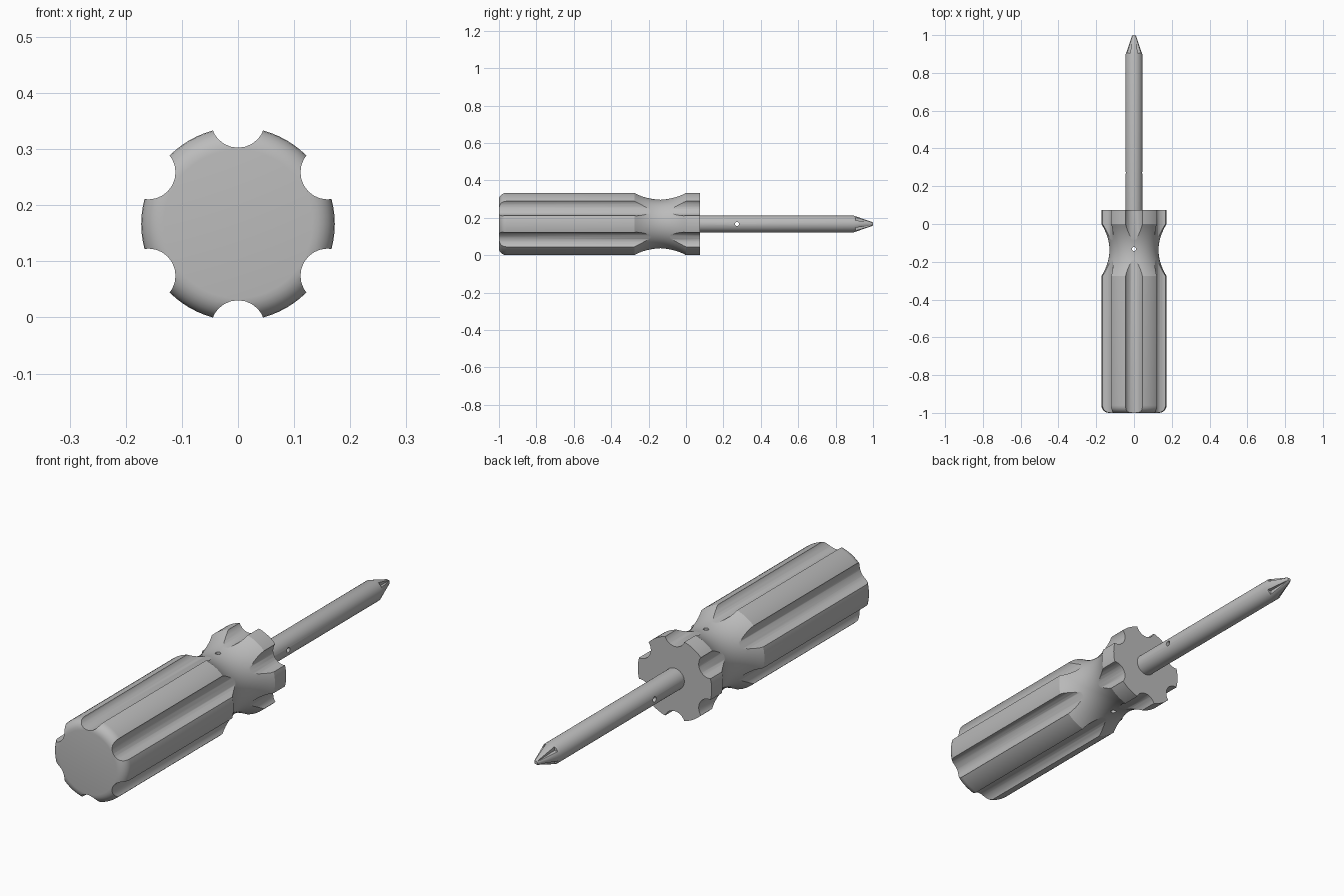
import bpy
import bmesh
from math import pi, cos, sin, radians
from mathutils import Matrix, Vector

if "Cube" in bpy.data.objects:
    bpy.data.objects.remove(bpy.data.objects["Cube"])

AXIS_Z = 0.1665      # height of the tool's long axis
HANDLE_R = 0.1725
SHAFT_R = 0.045

grey = bpy.data.materials.new("plain_grey")
grey.use_nodes = True
grey.diffuse_color = (0.5, 0.5, 0.5, 1)
grey.node_tree.nodes["Principled BSDF"].inputs["Base Color"].default_value = (0.5, 0.5, 0.5, 1)


def finish(bm, name):
    bmesh.ops.recalc_face_normals(bm, faces=bm.faces[:])
    mesh = bpy.data.meshes.new(name)
    bm.to_mesh(mesh)
    bm.free()
    mesh.materials.append(grey)
    obj = bpy.data.objects.new(name, mesh)
    bpy.context.collection.objects.link(obj)
    obj.location.z = AXIS_Z
    return obj


def lathe(name, profile, steps):
    """Spin (radius, y) points around the long axis."""
    bm = bmesh.new()
    verts = [bm.verts.new((r, y, 0)) for r, y in profile]
    edges = [bm.edges.new(pair) for pair in zip(verts, verts[1:])]
    bmesh.ops.spin(bm, geom=verts + edges, cent=(0, 0, 0), axis=(0, 1, 0),
                   angle=2 * pi, steps=steps)
    bmesh.ops.remove_doubles(bm, verts=bm.verts[:], dist=0.0002)
    return finish(bm, name)


def rod(bm, radius, length, centre, direction, sides):
    turn = Vector((0, 0, 1)).rotation_difference(Vector(direction)).to_matrix().to_4x4()
    bmesh.ops.create_cone(bm, cap_ends=True, segments=sides, radius1=radius,
                          radius2=radius, depth=length,
                          matrix=Matrix.Translation(centre) @ turn)


def cut(target, bm, name):
    cutter = finish(bm, name)
    cutter.hide_render = True
    mod = target.modifiers.new(name, 'BOOLEAN')
    mod.operation = 'DIFFERENCE'
    mod.solver = 'EXACT'
    mod.object = cutter
    bpy.context.view_layer.update()
    bpy.context.view_layer.objects.active = target
    bpy.ops.object.modifier_apply(modifier=name)
    bpy.data.objects.remove(cutter)


def smooth(obj, angle):
    bpy.ops.object.select_all(action='DESELECT')
    obj.select_set(True)
    bpy.context.view_layer.objects.active = obj
    bpy.ops.object.shade_smooth_by_angle(angle=radians(angle))


# Handle: rounded butt, straight grip, curved waist and flat collar
round_r = 0.04
profile = [(0, -1)]
for i in range(7):
    a = i / 6 * pi / 2
    profile.append((HANDLE_R - round_r + round_r * sin(a), -1 + round_r - round_r * cos(a)))
for i in range(17):
    t = i / 8 - 1
    profile.append((0.13 + (HANDLE_R - 0.13) * t * t, -0.138 + 0.138 * t))
profile += [(HANDLE_R, 0.075), (0, 0.075)]
handle = lathe("handle", profile, 72)

# Six finger grooves along the handle
bm = bmesh.new()
for i in range(6):
    a = radians(30 + 60 * i)
    rod(bm, 0.0485, 1.4, (0.1845 * cos(a), -0.45, 0.1845 * sin(a)), (0, 1, 0), 24)
cut(handle, bm, "groove_cutter")

# Hanging hole through the waist
bm = bmesh.new()
rod(bm, 0.011, 0.6, (0, -0.133, 0), (0, 0, 1), 16)
cut(handle, bm, "waist_hole_cutter")
smooth(handle, 28)

# Shaft with a pointed tip
shaft = lathe("shaft", [(0, 0.05), (SHAFT_R, 0.05), (SHAFT_R, 0.895),
                        (0.012, 0.992), (0.007, 1), (0, 1)], 32)

# Four tapering flutes leave a cross-shaped tip
bm = bmesh.new()
for sx in (-1, 1):
    for sz in (-1, 1):
        made = bmesh.ops.create_cube(bm, size=2)["verts"]
        for v in made:
            near = 0.02 if v.co.y < 0 else 0.003
            y = 0.905 if v.co.y < 0 else 1.02
            v.co = Vector((sx * (near if v.co.x < 0 else 0.1), y,
                           sz * (near if v.co.z < 0 else 0.1)))
cut(shaft, bm, "flute_cutter")

# Small cross hole through the shaft
bm = bmesh.new()
rod(bm, 0.011, 0.3, (0, 0.272, 0), (1, 0, 0), 16)
cut(shaft, bm, "shaft_hole_cutter")
smooth(shaft, 28)
